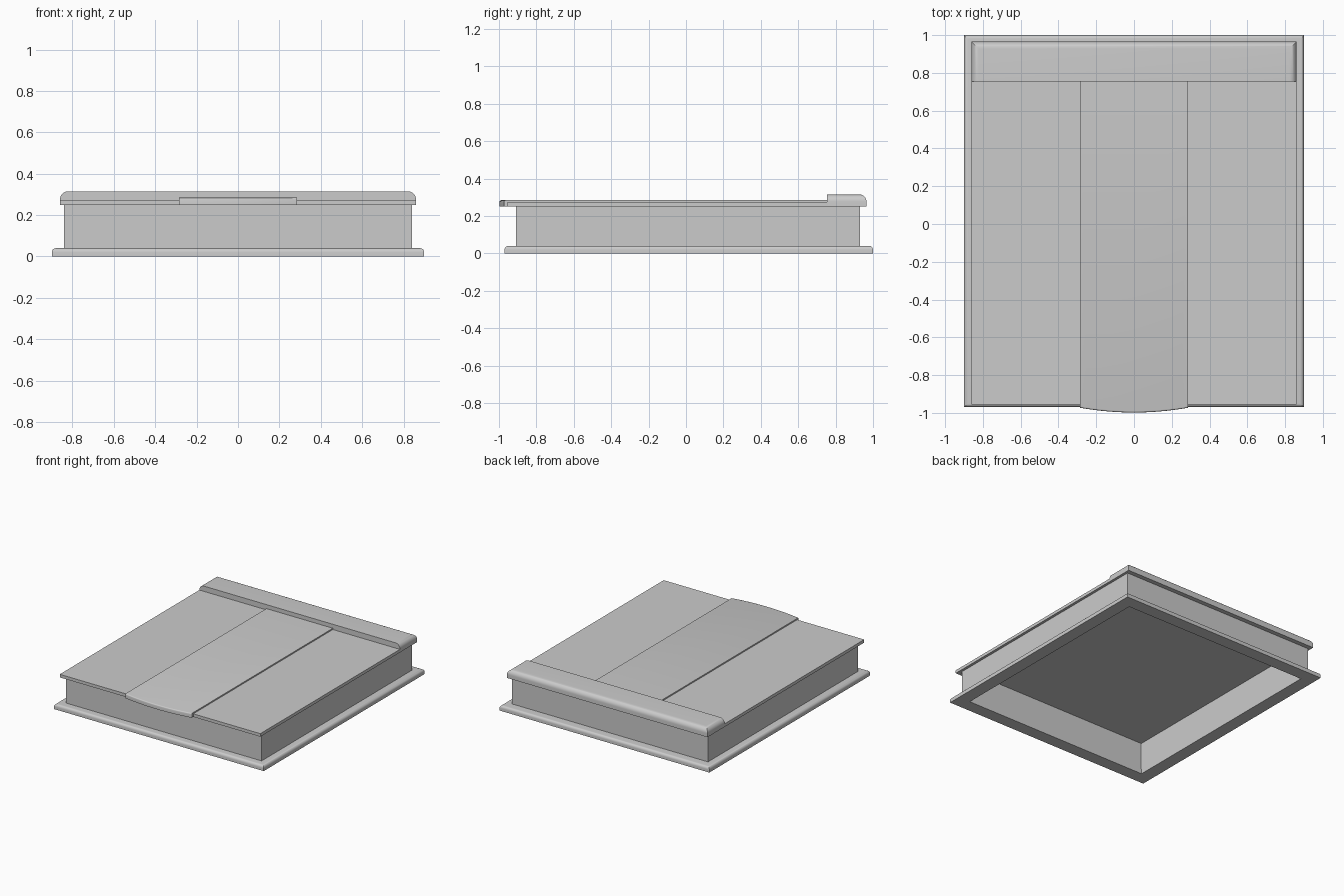
import bpy, bmesh, math

if "Cube" in bpy.data.objects:
    bpy.data.objects.remove(bpy.data.objects["Cube"])


def loft(name, loops, ring=False):
    """Skin matching loops; cap the ends, or join last to first for a ring."""
    bm = bmesh.new()
    rows = [[bm.verts.new(p) for p in loop] for loop in loops]
    n = len(rows[0])
    pairs = list(zip(rows, rows[1:])) + ([(rows[-1], rows[0])] if ring else [])
    for a, b in pairs:
        for i in range(n):
            j = (i + 1) % n
            bm.faces.new((a[i], a[j], b[j], b[i]))
    if not ring:
        bm.faces.new(rows[0][::-1])
        bm.faces.new(rows[-1])
    bmesh.ops.recalc_face_normals(bm, faces=bm.faces)
    mesh = bpy.data.meshes.new(name)
    bm.to_mesh(mesh)
    bm.free()
    ob = bpy.data.objects.new(name, mesh)
    bpy.context.collection.objects.link(ob)
    return ob


def prism(name, outline, z0, z1):
    return loft(name, [[(x, y, z) for x, y in outline] for z in (z0, z1)])


def rect(x0, x1, y0, y1):
    return [(x0, y0), (x1, y0), (x1, y1), (x0, y1)]


def smooth(ob, angle=35):
    bpy.ops.object.select_all(action='DESELECT')
    ob.select_set(True)
    bpy.context.view_layer.objects.active = ob
    bpy.ops.object.shade_smooth_by_angle(angle=math.radians(angle))


def arc(r, steps):
    """Quarter round as (inset, rise) pairs."""
    return [(r - r * math.cos(t), r * math.sin(t))
            for t in (math.pi / 2 * i / steps for i in range(steps + 1))]


# Base flange: mitred frame with a rounded upper outer edge
profile = [(0.10, 0), (0, 0)] + [(d, 0.02 + h) for d, h in arc(0.02, 5)] + [(0.10, 0.04)]
flange = loft("base_flange", [
    [(x, y, z) for x, y in rect(-0.9 + d, 0.9 - d, -0.97 + d, 1.0 - d)]
    for d, z in profile], ring=True)
smooth(flange)

# Curb walls: a front board and a U of side and back boards
prism("front_wall", rect(-0.84, 0.84, -0.91, -0.873), 0.04, 0.25)
prism("side_and_back_walls", [
    (-0.84, -0.873), (-0.80, -0.873), (-0.80, 0.895), (0.80, 0.895),
    (0.80, -0.873), (0.84, -0.873), (0.84, 0.93), (-0.84, 0.93)], 0.04, 0.25)

# Side lid panels
for side, s in (("left", -1), ("right", 1)):
    prism(side + "_lid_panel",
          rect(*sorted((s * 0.285, s * 0.86)), -0.955, 0.76), 0.25, 0.274)

# Raised sliding centre panel with a bowed front edge
front = [(x, -0.998 + 0.025 * (x / 0.285) ** 2)
         for x in (-0.285 + 0.57 * i / 16 for i in range(17))]
layers = [(0, 0.25)] + [(d, 0.276 + h) for d, h in arc(0.008, 3)]
centre = loft("centre_slide_panel", [
    [(x, y + d, z) for x, y in front] + [(0.285, 0.76, z), (-0.285, 0.76, z)]
    for d, z in layers])
smooth(centre)
grey = bpy.data.materials.new("darker_grey")
grey.diffuse_color = (0.70, 0.70, 0.70, 1)
grey.use_nodes = True
grey.node_tree.nodes["Principled BSDF"].inputs["Base Color"].default_value = grey.diffuse_color
centre.data.materials.append(grey)

# Back housing bar: rounded on the ends and back, square on the front
layers = [(0, 0.25)] + [(d, 0.277 + h) for d, h in arc(0.038, 8)]
bar = loft("back_housing", [
    [(x, y, z) for x, y in rect(-0.86 + d, 0.86 - d, 0.755, 0.965 - d)]
    for d, z in layers])
smooth(bar)
